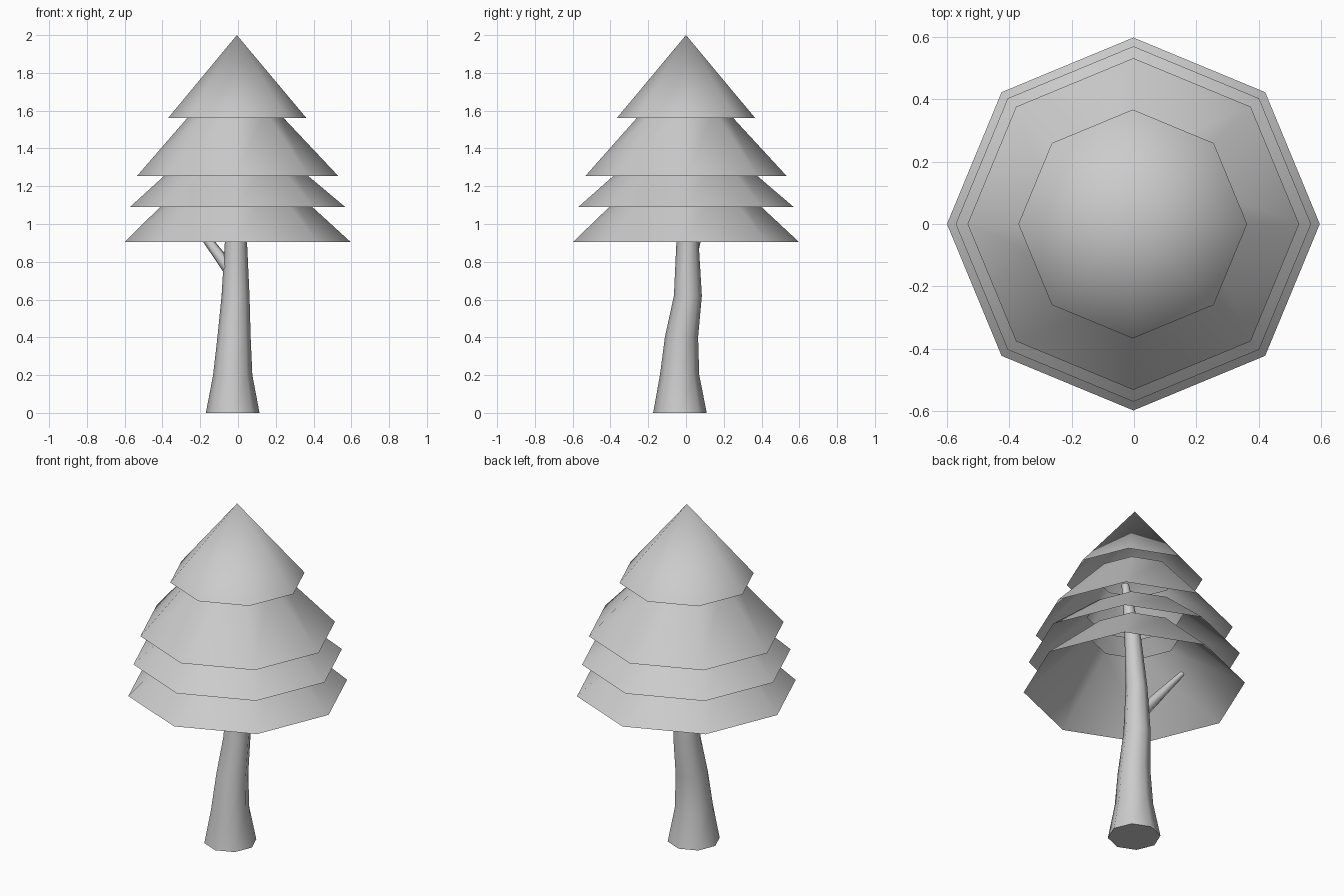
import bpy, bmesh, math
from mathutils import Vector

if "Cube" in bpy.data.objects:
    bpy.data.objects.remove(bpy.data.objects["Cube"])


def loft(name, rings, sides=8, cap_start=False, cap_end=False, tilt=False):
    """Skin a tube through rings given as (x, y, z, radius); radius 0 is a point."""
    bm = bmesh.new()
    axis = Vector((0, 0, 1))
    if tilt:
        axis = (Vector(rings[-1][:3]) - Vector(rings[0][:3])).normalized()
    rot = Vector((0, 0, 1)).rotation_difference(axis)
    loops = []
    for x, y, z, r in rings:
        c = Vector((x, y, z))
        if r == 0:
            loops.append([bm.verts.new(c)])
            continue
        loops.append([bm.verts.new(c + rot @ Vector((r * math.cos(a), r * math.sin(a), 0)))
                      for a in (2 * math.pi * i / sides for i in range(sides))])
    for lo, hi in zip(loops, loops[1:]):
        for i in range(sides):
            j = (i + 1) % sides
            if len(hi) == 1:
                bm.faces.new((lo[i], lo[j], hi[0]))
            else:
                bm.faces.new((lo[i], lo[j], hi[j], hi[i]))
    for f in bm.faces:
        f.smooth = True
    # End caps stay flat
    if cap_start:
        bm.faces.new(loops[0][::-1])
    if cap_end:
        bm.faces.new(loops[-1])
    for e in bm.edges:
        if len(e.link_faces) == 2 and e.calc_face_angle() > math.radians(60):
            e.smooth = False
    me = bpy.data.meshes.new(name)
    bm.to_mesh(me)
    bm.free()
    ob = bpy.data.objects.new(name, me)
    bpy.context.collection.objects.link(ob)
    return ob


# Crooked tapering trunk, running up inside the foliage
loft("trunk", [
    (-0.028, -0.032, 0.00, 0.142),
    (-0.028, -0.034, 0.20, 0.104),
    (-0.021, -0.024, 0.40, 0.088),
    (-0.013, 0.010, 0.62, 0.074),
    (-0.011, 0.008, 0.90, 0.059),
    (0.005, -0.003, 1.20, 0.045),
    (0.022, -0.018, 1.40, 0.031),
    (0.038, -0.028, 1.54, 0.020),
], cap_start=True, cap_end=True)

# Side branch reaching up to the left
loft("branch", [
    (-0.030, 0.010, 0.74, 0.036),
    (-0.150, 0.052, 0.90, 0.026),
    (-0.255, 0.100, 1.04, 0.015),
], sides=6, cap_start=True, cap_end=True, tilt=True)

# Foliage skirts: open octagonal frustums (bottom z, radius, top z, radius)
for i, (z0, r0, z1, r1) in enumerate([
        (0.905, 0.598, 1.235, 0.25),
        (1.09, 0.57, 1.36, 0.26),
        (1.255, 0.532, 1.60, 0.22)]):
    loft(f"foliage_tier_{i + 1}", [(-0.002, 0, z0, r0), (-0.015, -0.006, z1, r1)])

# Pointed top skirt
loft("foliage_top", [(-0.004, 0, 1.56, 0.367), (-0.006, 0, 2.0, 0)])
